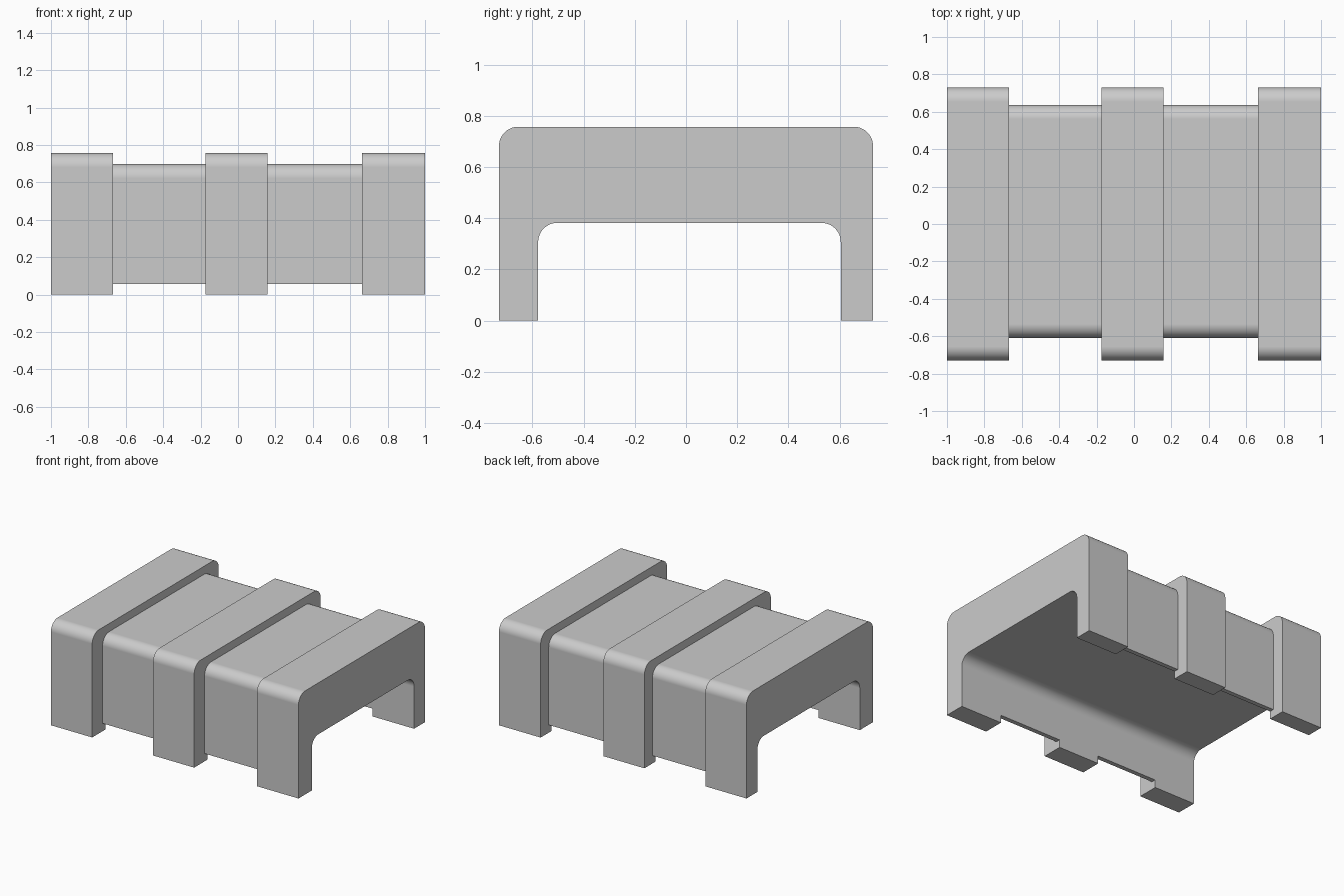
import bpy
import bmesh
from math import cos, sin, pi

if "Cube" in bpy.data.objects:
    bpy.data.objects.remove(bpy.data.objects["Cube"])

grey = bpy.data.materials.new("plain grey")
grey.use_nodes = True
colour = (0.6, 0.6, 0.6, 1)
grey.diffuse_color = colour
grey.node_tree.nodes["Principled BSDF"].inputs["Base Color"].default_value = colour

RADIUS, STEPS = 0.075, 12
TUNNEL = (-0.577, 0.604, 0.382)      # back-to-front limits and ceiling of the hollow


def arch(y0, y1, base, top):
    """Upside-down U outline, rounded at the two upper corners."""
    left, right = [], []
    for i in range(STEPS + 1):
        a = pi / 2 * i / STEPS
        left.append((y0 + RADIUS * (1 - cos(a)), top - RADIUS * (1 - sin(a))))
        right.append((y1 - RADIUS * (1 - sin(a)), top - RADIUS * (1 - cos(a))))
    return [(y0, base)] + left + right + [(y1, base)]


def channel(name, x0, x1, y0, y1, base, top, capped):
    """Extrude an arch with the tunnel hollowed out of it along x."""
    outline = arch(y0, y1, base, top)
    outline += reversed(arch(TUNNEL[0], TUNNEL[1], base, TUNNEL[2]))
    bm = bmesh.new()
    a = [bm.verts.new((x0, y, z)) for y, z in outline]
    b = [bm.verts.new((x1, y, z)) for y, z in outline]
    for i in range(len(a)):
        j = (i + 1) % len(a)
        bm.faces.new((a[j], a[i], b[i], b[j]))
    if capped:
        bm.faces.new(a)
        bm.faces.new(b[::-1])
    mesh = bpy.data.meshes.new(name)
    bm.to_mesh(mesh)
    bm.free()
    mesh.materials.append(grey)
    obj = bpy.data.objects.new(name, mesh)
    bpy.context.collection.objects.link(obj)
    bpy.ops.object.select_all(action="DESELECT")
    obj.select_set(True)
    bpy.context.view_layer.objects.active = obj
    bpy.ops.object.shade_smooth_by_angle()
    # keep the broad faces flat beside the rounded corners
    weighted = obj.modifiers.new("Flat faces", "WEIGHTED_NORMAL")
    weighted.keep_sharp = True


# Three thick ribs standing on the ground
ribs = {"right_rib": (-1, -0.667), "middle_rib": (-0.175, 0.157), "left_rib": (0.663, 1)}
for name, (x0, x1) in ribs.items():
    channel(name, x0, x1, -0.73, 0.73, 0, 0.757, True)

# Two thinner panels filling the gaps, raised off the ground
spans = list(ribs.values())
for name, before, after in zip(("right_panel", "left_panel"), spans, spans[1:]):
    channel(name, before[1], after[0], -0.61, 0.637, 0.057, 0.698, False)
